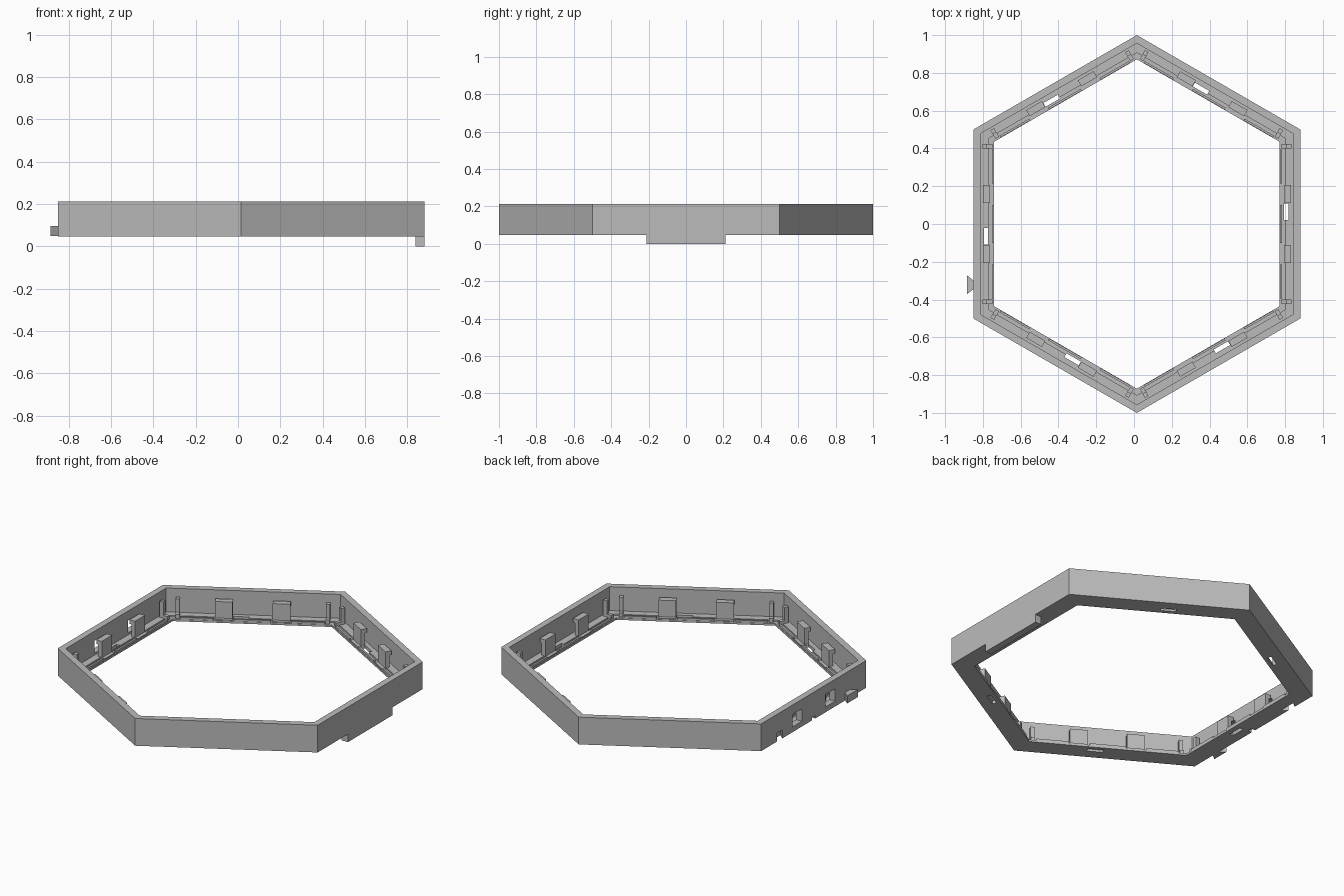
import bpy, bmesh
from math import radians, cos, pi
from mathutils import Matrix, Vector

cube = bpy.data.objects.get("Cube")
if cube:
    bpy.data.objects.remove(cube)

grey = bpy.data.materials.new("plain grey")
grey.use_nodes = True
COLOUR = (0.5, 0.5, 0.5, 1)
grey.diffuse_color = COLOUR
grey.node_tree.nodes["Principled BSDF"].inputs["Base Color"].default_value = COLOUR

BASE, FLOOR, TOP = 0.048, 0.068, 0.212
WALL_IN, LIP = 0.828, 0.755      # distances of wall faces from the centre
CENTRE = Matrix.Translation((0.015, 0, 0))


def side(k):
    """Frame of one wall: x points outward, y runs along it."""
    return CENTRE @ Matrix.Rotation(radians(60 * k), 4, 'Z')


def prism(bm, points, z0, z1, frame):
    low = [bm.verts.new(frame @ Vector((x, y, z0))) for x, y in points]
    high = [bm.verts.new(frame @ Vector((x, y, z1))) for x, y in points]
    bm.faces.new(low[::-1])
    bm.faces.new(high)
    n = len(points)
    for i in range(n):
        j = (i + 1) % n
        bm.faces.new((low[i], low[j], high[j], high[i]))


def box(bm, x0, x1, y0, y1, z0, z1, frame):
    prism(bm, [(x0, y0), (x1, y0), (x1, y1), (x0, y1)], z0, z1, frame)


def finish(bm, name):
    bmesh.ops.recalc_face_normals(bm, faces=bm.faces)
    mesh = bpy.data.meshes.new(name)
    bm.to_mesh(mesh)
    bm.free()
    mesh.materials.append(grey)
    obj = bpy.data.objects.new(name, mesh)
    bpy.context.collection.objects.link(obj)
    return obj


# Hexagonal frame: an L-shaped section swept round six corners
section = [(0.866, BASE), (0.866, TOP), (WALL_IN, TOP), (WALL_IN, FLOOR),
           (0.785, FLOOR), (0.785, 0.06), (LIP, 0.06), (LIP, BASE)]
bm = bmesh.new()
rings = []
for k in range(6):
    turn = CENTRE @ Matrix.Rotation(radians(60 * k + 30), 4, 'Z')
    rings.append([bm.verts.new(turn @ Vector((a / cos(pi / 6), 0, z))) for a, z in section])
for k in range(6):
    a, b = rings[k], rings[(k + 1) % 6]
    for i in range(len(section)):
        j = (i + 1) % len(section)
        bm.faces.new((a[i], b[i], b[j], a[j]))
frame_obj = finish(bm, "hexagonal_frame")

# Openings: floor slots, two wall windows, dovetail socket and small notch
bm = bmesh.new()
for k in range(6):
    shift = 0.008 if k == 3 else 0
    box(bm, 0.779 + shift, 0.802 + shift, 0.02, 0.108, 0, 0.1, side(k))
for y in (-0.158, 0.158):
    box(bm, 0.81, 0.9, y - 0.045, y + 0.045, 0.08, 0.155, side(3))
prism(bm, [(0.9, -0.35), (0.9, -0.30), (0.866, -0.30), (0.834, -0.27),
           (0.834, -0.375), (0.866, -0.35)], 0, 0.1, side(3))
box(bm, 0.84, 0.9, -0.015, 0.015, 0, 0.065, side(3))
cutter = finish(bm, "opening_cutter")
cutter.hide_render = True
mod = frame_obj.modifiers.new("openings", 'BOOLEAN')
mod.operation, mod.solver, mod.object = 'DIFFERENCE', 'EXACT', cutter
bpy.context.view_layer.objects.active = frame_obj
bpy.ops.object.modifier_apply(modifier=mod.name)
bpy.data.objects.remove(cutter)

# Two upright clips and two end ribs inside every wall
clips, ribs, rails = bmesh.new(), bmesh.new(), bmesh.new()
for k in range(6):
    f = side(k)
    for s in (-1, 1):
        y = s * 0.158
        box(clips, 0.778, 0.803, y - 0.048, y + 0.048, 0.055, 0.165, f)
        box(clips, 0.803, 0.815, y - 0.048, y + 0.048, 0.14, 0.165, f)
        box(clips, LIP + 0.003, 0.778, y - 0.048, y + 0.048, 0.055, 0.066, f)
        y = s * 0.412
        box(ribs, 0.793, 0.818, y - 0.011, y + 0.011, 0.06, 0.165, f)
        box(ribs, 0.765, 0.793, y - 0.011, y + 0.011, 0.055, 0.085, f)
        # Low rail along the inner edge, broken at the clips
        y0, y1 = sorted((s * 0.215, s * 0.395))
        box(rails, 0.757, 0.768, y0, y1, 0.055, 0.072, f)
    box(rails, 0.757, 0.768, -0.1, 0.1, 0.055, 0.072, f)
finish(clips, "upright_clips")
finish(ribs, "end_ribs")
finish(rails, "inner_rails")

# Dovetail knob outside one wall
bm = bmesh.new()
prism(bm, [(0.864, 0.30), (0.9, 0.27), (0.9, 0.372), (0.864, 0.345)], 0.05, 0.096, side(3))
finish(bm, "dovetail_knob")

# Tongue hanging under the opposite wall
bm = bmesh.new()
box(bm, 0.824, 0.866, -0.212, 0.212, 0, BASE, side(0))
finish(bm, "hanging_tongue")
